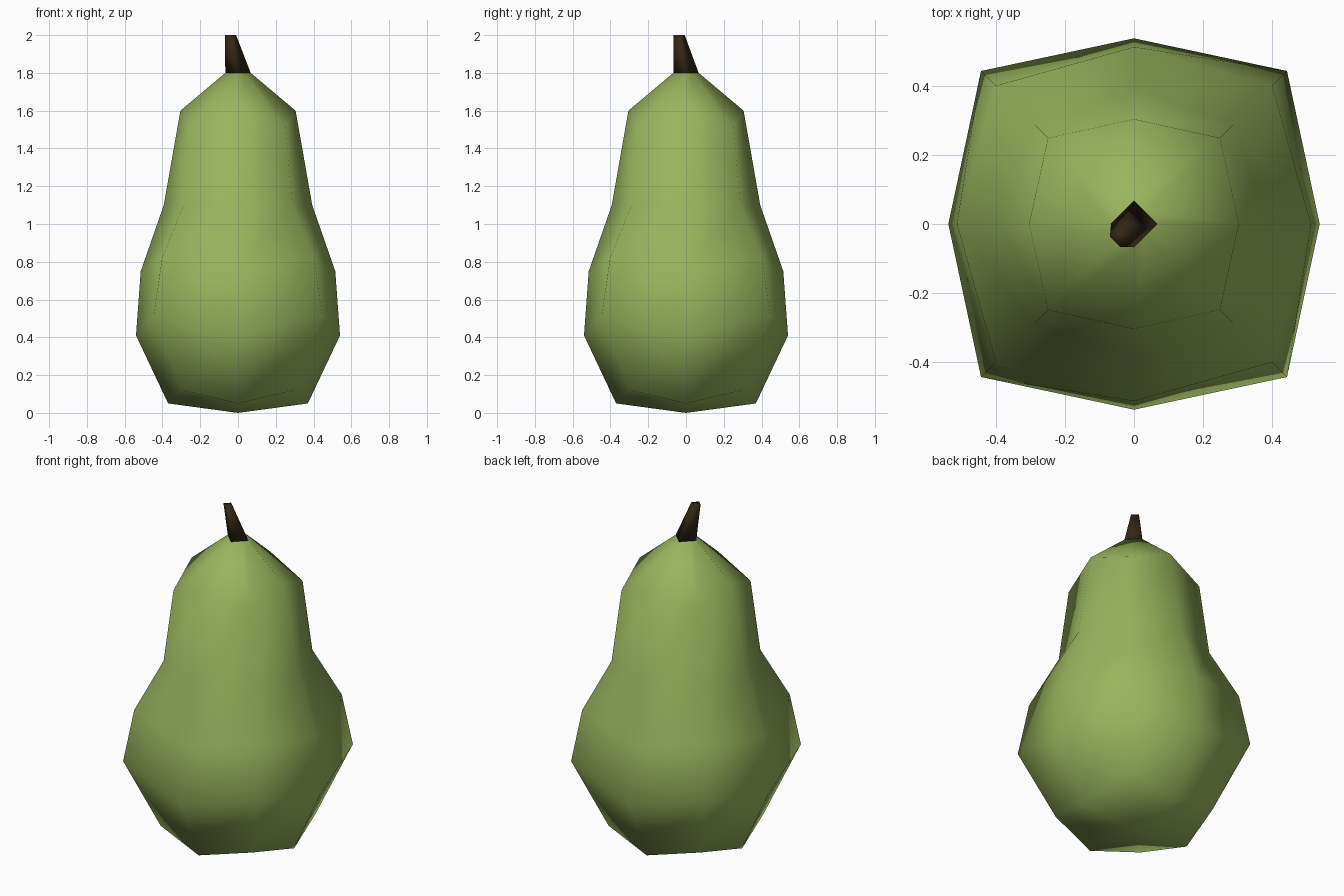
import bpy, bmesh, math

if "Cube" in bpy.data.objects:
    bpy.data.objects.remove(bpy.data.objects["Cube"])


def material(name, rgb):
    m = bpy.data.materials.new(name)
    m.diffuse_color = (*rgb, 1)
    m.use_nodes = True
    m.node_tree.nodes["Principled BSDF"].inputs["Base Color"].default_value = m.diffuse_color
    return m


def loft(name, rings, mat, tip=None):
    """Join rings of points from bottom to top; tip is an optional bottom point."""
    bm = bmesh.new()
    loops = [[bm.verts.new(p) for p in ring] for ring in rings]
    n = len(loops[0])
    for lo, hi in zip(loops, loops[1:]):
        for i in range(n):
            j = (i + 1) % n
            bm.faces.new((lo[i], lo[j], hi[j], hi[i]))
    bm.faces.new(loops[-1])
    if tip:
        t = bm.verts.new(tip)
        for i in range(n):
            bm.faces.new((loops[0][(i + 1) % n], loops[0][i], t))
    else:
        bm.faces.new(loops[0][::-1])
    bmesh.ops.recalc_face_normals(bm, faces=bm.faces)
    for f in bm.faces:
        f.smooth = True
    me = bpy.data.meshes.new(name)
    bm.to_mesh(me)
    bm.free()
    me.materials.append(mat)
    ob = bpy.data.objects.new(name, me)
    bpy.context.collection.objects.link(ob)
    return ob


def rounded_square(a, az, c, cz):
    """Eight points: mid-sides at radius a, corners at (c, c), each with own height."""
    pts = []
    for k in range(8):
        r, z = (c * math.sqrt(2), cz) if k % 2 else (a, az)
        t = k * math.pi / 4
        pts.append((r * math.cos(t), r * math.sin(t), z))
    return pts


def diamond(cx, cy, r, z):
    return [(cx + r * math.cos(k * math.pi / 2), cy + r * math.sin(k * math.pi / 2), z)
            for k in range(4)]


green = material("pear green", (0.32, 0.46, 0.11))
brown = material("stem brown", (0.034, 0.019, 0.007))

# Fruit body: mid-side radius and height, corner offset and height
profile = [
    (0.37, 0.05, 0.30, 0.12),
    (0.54, 0.41, 0.445, 0.52),
    (0.515, 0.75, 0.402, 0.82),
    (0.393, 1.10, 0.288, 1.10),
    (0.305, 1.60, 0.25, 1.515),
    (0.067, 1.80, 0.0335, 1.80),
]
loft("pear_body", [rounded_square(*p) for p in profile], green, tip=(0, 0, 0))

# Leaning stem
loft("stem", [diamond(0, 0, 0.067, 1.80), diamond(-0.04, -0.037, 0.03, 2.0)], brown)
